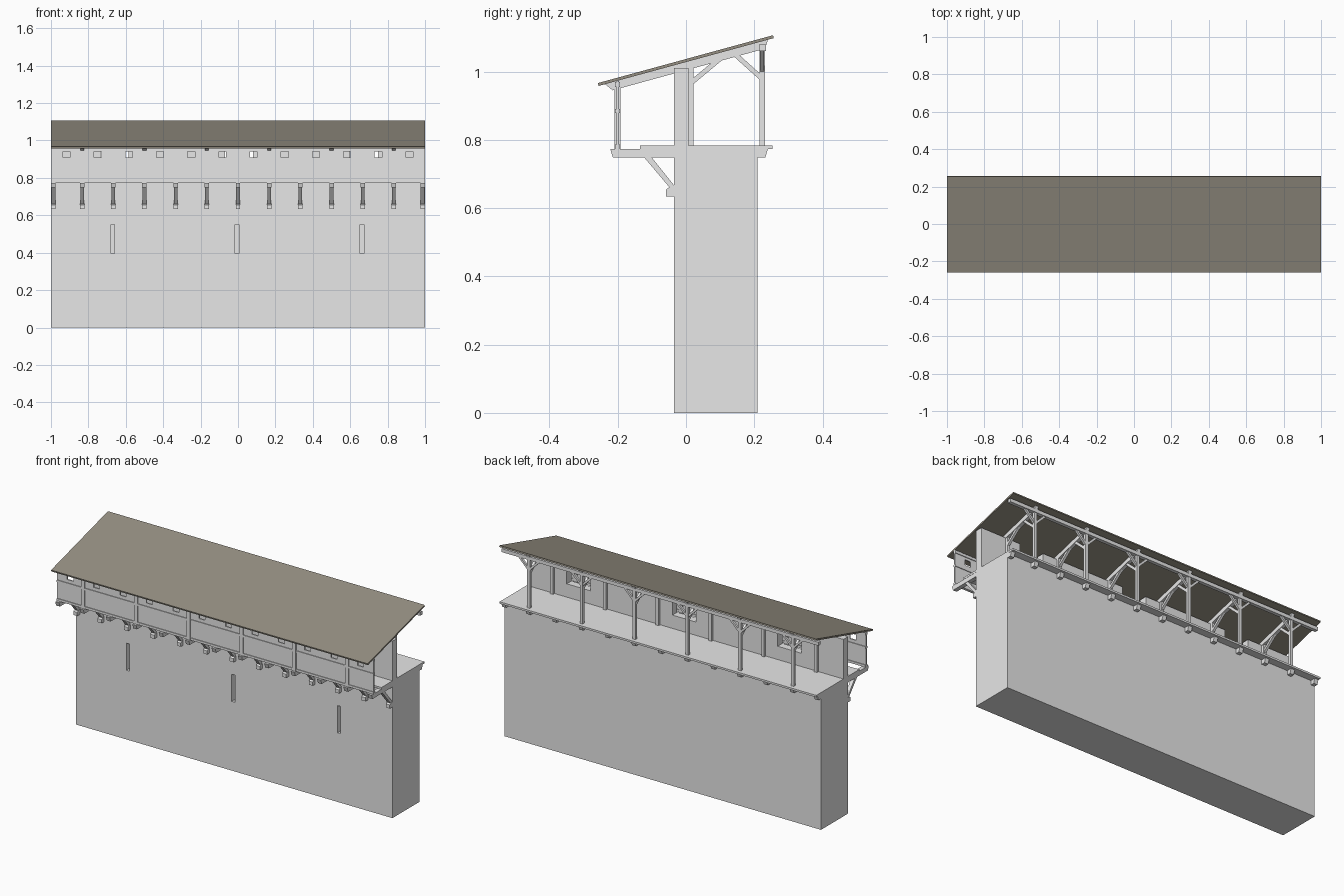
import bpy
import bmesh
import math
from mathutils import Vector, Matrix

if "Cube" in bpy.data.objects:
    bpy.data.objects.remove(bpy.data.objects["Cube"], do_unlink=True)


def material(name, rgb):
    mat = bpy.data.materials.new(name)
    mat.use_nodes = True
    mat.diffuse_color = (*rgb, 1)
    mat.node_tree.nodes["Principled BSDF"].inputs["Base Color"].default_value = (*rgb, 1)
    return mat


GREY = material("pale_grey", (0.8, 0.8, 0.8))
BROWN = material("roof_brown", (0.30, 0.275, 0.225))


def finish(name, bm, mat=GREY):
    bmesh.ops.recalc_face_normals(bm, faces=bm.faces)
    mesh = bpy.data.meshes.new(name)
    bm.to_mesh(mesh)
    bm.free()
    mesh.materials.append(mat)
    obj = bpy.data.objects.new(name, mesh)
    bpy.context.collection.objects.link(obj)
    return obj


def add_box(bm, x, y, z):
    """Box from three (low, high) ranges."""
    spans = (x, y, z)
    mid = Vector([(a + b) / 2 for a, b in spans])
    size = Matrix.Diagonal([b - a for a, b in spans]).to_4x4()
    bmesh.ops.create_cube(bm, size=1, matrix=Matrix.Translation(mid) @ size)


def add_profile(bm, points, x0, x1):
    """Side outline in (y, z) extruded along x."""
    face = bm.faces.new([bm.verts.new((x0, y, z)) for y, z in points])
    new = bmesh.ops.extrude_face_region(bm, geom=[face])["geom"]
    verts = [v for v in new if isinstance(v, bmesh.types.BMVert)]
    bmesh.ops.translate(bm, verts=verts, vec=(x1 - x0, 0, 0))


def add_strut(bm, start, end, width):
    """Square bar between two points."""
    a, b = Vector(start), Vector(end)
    turn = (b - a).to_track_quat('Z', 'X').to_matrix().to_4x4()
    size = Matrix.Diagonal((width, width, (b - a).length, 1))
    bmesh.ops.create_cube(bm, size=1, matrix=Matrix.Translation((a + b) / 2) @ turn @ size)


def box(name, x, y, z, mat=GREY):
    bm = bmesh.new()
    add_box(bm, x, y, z)
    return finish(name, bm, mat)


def cut(obj, boxes):
    """Subtract a set of boxes from an object."""
    bm = bmesh.new()
    for spans in boxes:
        add_box(bm, *spans)
    cutter = finish("cutter", bm)
    cutter.hide_render = True
    mod = obj.modifiers.new("openings", 'BOOLEAN')
    mod.operation = 'DIFFERENCE'
    mod.solver = 'EXACT'
    mod.object = cutter
    bpy.context.view_layer.objects.active = obj
    bpy.ops.object.modifier_apply(modifier=mod.name)
    bpy.data.objects.remove(cutter, do_unlink=True)


def around(x, half):
    return (x - half, x + half)


def roof_z(y):
    return 1.037 + 0.273 * y


FULL = (-1, 1)
FLOOR = 0.784
SLOTS = [-0.67, -0.005, 0.663]
BAYS = [-5 / 6 + i / 3 for i in range(6)]

# Stone wall with arrow slits and a notched parapet
wall = box("stone_wall", FULL, (-0.035, 0.21), (0, 0.773))
cut(wall, [(around(x, 0.01), (-0.1, 0.05), (0.395, 0.55)) for x in SLOTS])
parapet = box("parapet", FULL, (-0.035, 0.008), (0.773, 1.01))
cut(parapet, [(around(x + 0.01, 0.075), (-0.1, 0.1), (0.86, 1.1)) for x in SLOTS])

# Walkway boards on both sides of the parapet
box("walkway_floor", FULL, (0.008, 0.253), (0.773, FLOOR))
box("gallery_floor", FULL, (-0.135, -0.035), (0.773, FLOOR))

# Joists, struts and corbels
joists, struts, corbels = bmesh.new(), bmesh.new(), bmesh.new()
for i in range(13):
    x = max(-0.987, min(0.987, (i - 6) / 6))
    span = around(x, 0.012)
    add_profile(joists, [(-0.222, 0.773), (-0.214, 0.748), (-0.035, 0.748), (-0.035, 0.773)], *span)
    add_profile(joists, [(0.21, 0.773), (0.21, 0.748), (0.232, 0.748), (0.24, 0.773)], *span)
    add_profile(struts, [(-0.122, 0.748), (-0.035, 0.645), (-0.035, 0.667), (-0.1, 0.748)], *around(x, 0.01))
    add_profile(corbels, [(-0.058, 0.634), (-0.058, 0.655), (-0.047, 0.662), (-0.035, 0.662),
                          (-0.035, 0.634)], *span)
finish("floor_joists", joists)
finish("joist_struts", struts)
finish("stone_corbels", corbels)

# Timber front screen with small windows
screen = box("front_screen", FULL, (-0.204, -0.197), (0.773, 0.972))
cut(screen, [(around((i - 5.5) / 6, 0.019), (-0.3, -0.1), (0.909, 0.941)) for i in range(12)])
rails = bmesh.new()
for low, high in ((0.773, 0.786), (0.879, 0.891), (0.955, 0.97)):
    add_box(rails, FULL, (-0.208, -0.193), (low, high))
finish("screen_rails", rails)

# Posts, rafters and braces of each bay
front, inner, back = bmesh.new(), bmesh.new(), bmesh.new()
rafters, braces = bmesh.new(), bmesh.new()
for x in BAYS:
    add_box(front, around(x, 0.011), (-0.21, -0.192), (0.773, 0.97))
    add_box(inner, around(x, 0.009), (0.008, 0.022), (FLOOR, 1.022))
    add_box(back, around(x, 0.009), (0.216, 0.231), (FLOOR, 1.065))
    ends = [(y, roof_z(y) - 0.009) for y in (-0.237, 0.24)]
    lower = [(y, roof_z(y) - 0.033) for y in (0.232, -0.215)]
    add_profile(rafters, ends + lower, *around(x, 0.01))
    add_strut(braces, (x, 0.016, 0.968), (x, 0.105, 1.042), 0.014)
    add_strut(braces, (x, 0.222, 0.98), (x, 0.14, 1.054), 0.014)
    for side in (-1, 1):
        add_strut(braces, (x, 0.223, 1.0), (x + side * 0.065, 0.223, 1.065), 0.012)
finish("front_posts", front)
finish("inner_posts", inner)
finish("back_posts", back)
finish("rafters", rafters)
finish("roof_braces", braces)

# Long beam carrying the high side of the roof
box("back_beam", FULL, (0.214, 0.234), (1.06, 1.08))

# Sloping roof
roof = bmesh.new()
outline = [(-0.258, roof_z(-0.258)), (0.255, roof_z(0.255)),
           (0.257, roof_z(0.257) - 0.009), (-0.256, roof_z(-0.256) - 0.009)]
add_profile(roof, outline, *FULL)
finish("roof", roof, BROWN)
